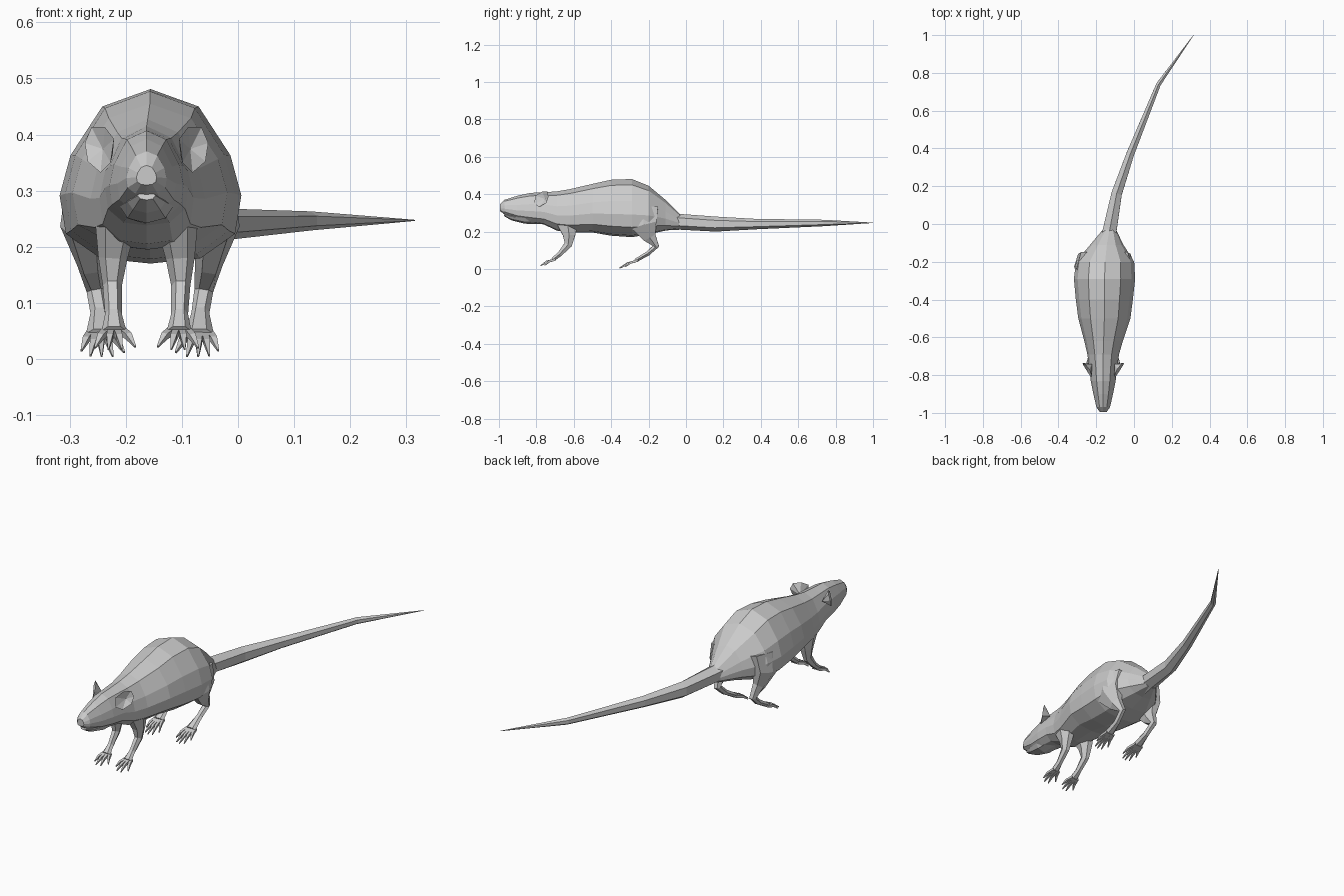
import bpy, bmesh, math
from mathutils import Vector


def make(name, verts, faces):
    mesh = bpy.data.meshes.new(name)
    mesh.from_pydata([tuple(v) for v in verts], [], faces)
    bm = bmesh.new()
    bm.from_mesh(mesh)
    bmesh.ops.recalc_face_normals(bm, faces=bm.faces)
    bm.to_mesh(mesh)
    bm.free()
    obj = bpy.data.objects.new(name, mesh)
    bpy.context.collection.objects.link(obj)
    return obj


def skin(name, rings):
    n = len(rings[0])
    faces = []
    for r in range(len(rings) - 1):
        for i in range(n):
            j = (i + 1) % n
            faces.append((r * n + i, r * n + j, (r + 1) * n + j, (r + 1) * n + i))
    last = (len(rings) - 1) * n
    faces += [tuple(range(n)), tuple(range(last, last + n))]
    return make(name, [v for ring in rings for v in ring], faces)


def limb(name, path, n=6, turn=0.0):
    """Loft along (x, y, z, half width, half depth) stations."""
    pts = [Vector(p[:3]) for p in path]
    rings = []
    for k, p in enumerate(path):
        t = (pts[min(k + 1, len(pts) - 1)] - pts[max(k - 1, 0)]).normalized()
        side = (Vector((1, 0, 0)) - t * t.x).normalized()
        up = side.cross(t)
        rings.append([pts[k] + side * p[3] * math.cos(a) + up * p[4] * math.sin(a)
                      for a in (turn + 2 * math.pi * i / n for i in range(n))])
    return skin(name, rings)


# Torso and head: one cross-section scaled along y
half = [(0, 1), (.53, .9), (.88, .62), (1, .39), (.93, .17), (.55, .03), (0, 0)]
section = half + [(-x, z) for x, z in half[-2:0:-1]]
stations = [  # y, top, bottom, half width, centre x
    (-.995, .345, .310, .018, -.163), (-.970, .370, .292, .036, -.163),
    (-.900, .392, .262, .052, -.163), (-.830, .407, .248, .066, -.163),
    (-.760, .410, .238, .074, -.163), (-.690, .415, .205, .084, -.163),
    (-.620, .427, .195, .102, -.161), (-.500, .455, .195, .138, -.157),
    (-.400, .477, .178, .151, -.157), (-.290, .481, .170, .162, -.156),
    (-.200, .445, .185, .154, -.153), (-.110, .370, .205, .088, -.144),
    (-.030, .290, .215, .035, -.130)]
skin("body", [[(cx + x * w, y, bot + z * (top - bot)) for x, z in section]
              for y, top, bot, w, cx in stations])

# Lower jaw
limb("jaw", [(-.163, -.972, .291, .016, .008), (-.163, -.93, .280, .034, .020),
             (-.163, -.86, .272, .048, .030), (-.163, -.78, .275, .050, .035)], 8)

# Tail
limb("tail", [(-.137, -.08, .255, .046, .048), (-.128, -.03, .252, .042, .042),
              (-.092, .16, .240, .032, .040), (-.020, .37, .240, .024, .028),
              (.130, .74, .246, .014, .017), (.315, 1.0, .247, .001, .001)], 6, math.pi / 6)

front_path = [(.052, -.635, .300, .036, .070), (.055, -.632, .235, .036, .062),
              (.060, -.625, .180, .026, .038), (.061, -.630, .130, .017, .024),
              (.059, -.675, .080, .015, .015), (.058, -.712, .050, .022, .012)]
back_path = [(.100, -.235, .320, .048, .100), (.118, -.225, .235, .042, .080),
             (.105, -.195, .170, .025, .040), (.096, -.160, .122, .017, .019),
             (.090, -.205, .082, .016, .014), (.088, -.270, .045, .026, .011)]
# Toes: spread at foot, tip x, tip y, tip z
front_toes = [(-.014, .020, -.750, .022), (-.005, .044, -.776, .018),
              (.005, .068, -.778, .018), (.014, .092, -.755, .020)]
back_toes = [(-.018, .046, -.325, .012), (-.009, .066, -.350, .005),
             (0, .086, -.356, .005), (.009, .106, -.348, .006), (.018, .122, -.318, .015)]
rim = [(.058, -.805, .392), (.074, -.770, .413), (.098, -.740, .413), (.110, -.735, .385),
       (.105, -.748, .352), (.082, -.785, .332), (.064, -.812, .350)]

for s, label in ((1, "right"), (-1, "left")):
    for kind, cx, path, toes in (("front", -.163, front_path, front_toes),
                                 ("back", -.157, back_path, back_toes)):
        # Leg with foot
        limb(f"{kind}_leg_{label}", [(cx + s * p[0], *p[1:]) for p in path], 6)
        # Splayed toes, with a raised knuckle
        fx, fy, fz = path[-1][:3]
        for k, (dx, tx, ty, tz) in enumerate(toes):
            bx = fx + dx
            mx, my, mz = (bx + tx) / 2, (fy + ty) / 2, (fz + tz) / 2 + .005
            limb(f"{kind}_toe_{label}_{k + 1}",
                 [(cx + s * bx, fy + .012, fz, .009, .009),
                  (cx + s * mx, my, mz, .008, .008),
                  (cx + s * tx, ty, tz, .002, .003)], 4, math.pi / 4)
    # Cupped ear: rim, hollow front point, back root
    n = len(rim)
    verts = [(-.163 + s * x, y, z) for x, y, z in rim + [(.078, -.752, .374), (.060, -.742, .366)]]
    faces = [(i, (i + 1) % n, c) for c in (n, n + 1) for i in range(n)]
    make(f"ear_{label}", verts, faces)
